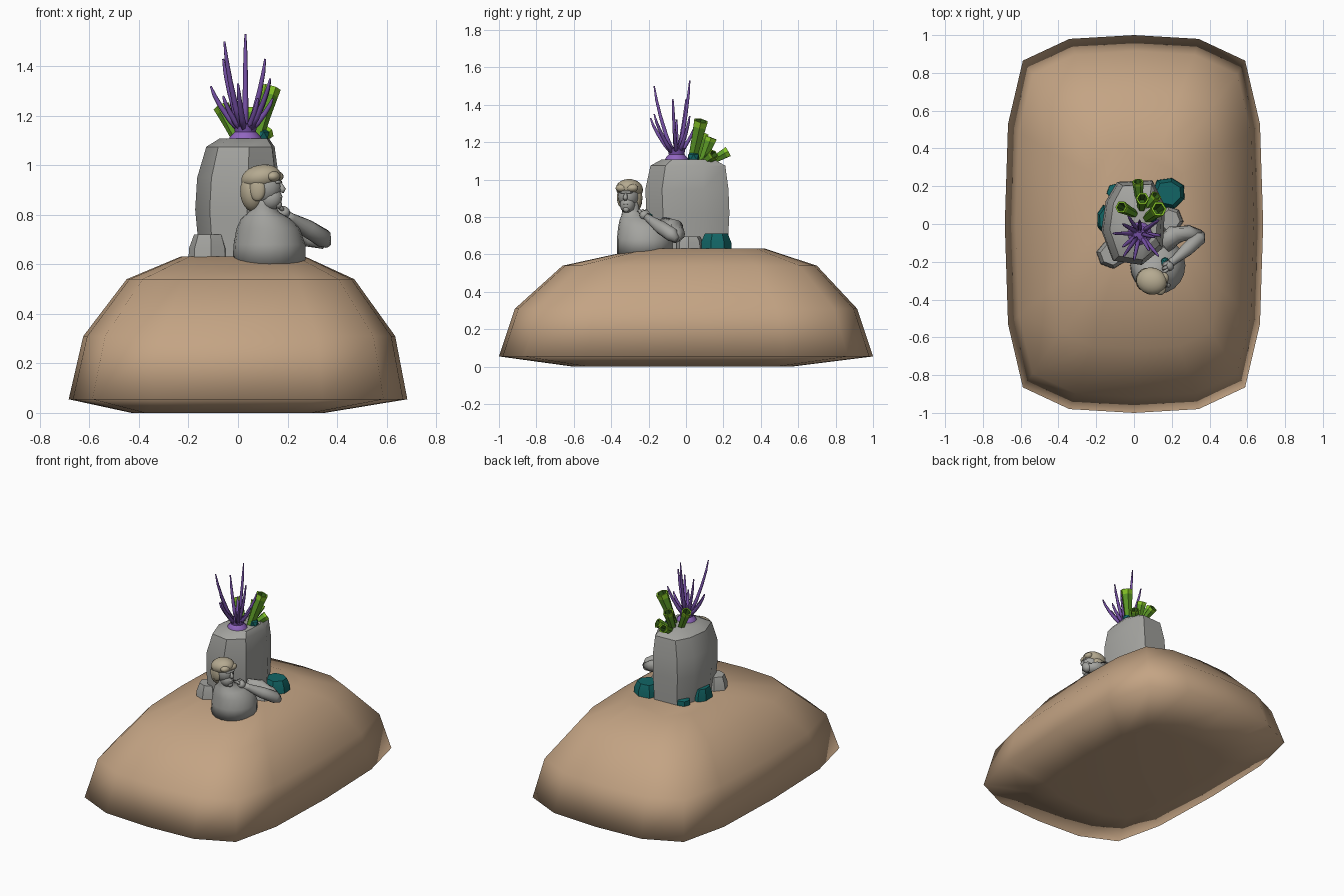
import bpy, bmesh, math, random
from mathutils import Vector, Matrix

if "Cube" in bpy.data.objects:
    bpy.data.objects.remove(bpy.data.objects["Cube"])
random.seed(4)


def mat(name, r, g, b):
    m = bpy.data.materials.new(name)
    m.diffuse_color = (r, g, b, 1)
    m.use_nodes = True
    m.node_tree.nodes["Principled BSDF"].inputs["Base Color"].default_value = m.diffuse_color
    return m


SAND = mat("sand brown", 0.55, 0.37, 0.23)
GRAY = mat("stone gray", 0.37, 0.37, 0.35)
HAIR = mat("faded cream", 0.46, 0.40, 0.28)
TEAL = mat("deep teal", 0.006, 0.13, 0.13)
PURPLE = mat("purple", 0.17, 0.075, 0.36)
LILAC = mat("lilac", 0.28, 0.13, 0.52)
GREEN = mat("green", 0.11, 0.33, 0.02)
LIME = mat("lime", 0.24, 0.56, 0.02)
DARK = mat("dark green", 0.04, 0.13, 0.01)


def finish(bm, name, mats, angle=180, flip=False):
    bmesh.ops.recalc_face_normals(bm, faces=bm.faces)
    if flip:
        bmesh.ops.reverse_faces(bm, faces=bm.faces)
    me = bpy.data.meshes.new(name)
    bm.to_mesh(me)
    bm.free()
    ob = bpy.data.objects.new(name, me)
    bpy.context.collection.objects.link(ob)
    for m in mats:
        me.materials.append(m)
    bpy.ops.object.select_all(action='DESELECT')
    ob.select_set(True)
    bpy.context.view_layer.objects.active = ob
    if angle:
        bpy.ops.object.shade_smooth_by_angle(angle=math.radians(angle))
    return ob


def loft(name, rings, mats, seg_mats=None, angle=180, flip=False):
    """Skin a stack of point rings and cap both ends."""
    bm = bmesh.new()
    vs = [[bm.verts.new(p) for p in ring] for ring in rings]
    n = len(vs[0])
    for s in range(len(vs) - 1):
        for i in range(n):
            j = (i + 1) % n
            f = bm.faces.new((vs[s][i], vs[s][j], vs[s + 1][j], vs[s + 1][i]))
            f.material_index = seg_mats[s] if seg_mats else 0
    bm.faces.new(vs[0][::-1])
    top = bm.faces.new(vs[-1])
    top.material_index = seg_mats[-1] if seg_mats else 0
    return finish(bm, name, mats, angle, flip)


def stack(shape, levels):
    """Rings of one outline; each level is (cx, cy, rx, ry, z)."""
    return [[(cx + x * rx, cy + y * ry, z) for x, y in shape] for cx, cy, rx, ry, z in levels]


def circle(n, start=0.0):
    return [(math.cos(start + math.tau * i / n), math.sin(start + math.tau * i / n)) for i in range(n)]


def tube(name, path, radii, mats, sides=8, axis=None, seg_mats=None, angle=180):
    pts = [Vector(p) for p in path]
    rings = []
    for k, p in enumerate(pts):
        d = axis or (pts[min(k + 1, len(pts) - 1)] - pts[max(k - 1, 0)])
        q = Vector((0, 0, 1)).rotation_difference(d.normalized())
        rings.append([p + q @ Vector((x * radii[k], y * radii[k], 0)) for x, y in circle(sides)])
    return loft(name, rings, mats, seg_mats, angle)


def ball(name, c, r, m, turn=0, tilt=0, seg=16):
    bm = bmesh.new()
    M = (Matrix.Translation(c) @ Matrix.Rotation(turn, 4, 'Z') @ Matrix.Rotation(tilt, 4, 'Y')
         @ Matrix.Diagonal((*r, 1)))
    bmesh.ops.create_uvsphere(bm, u_segments=seg, v_segments=seg * 3 // 4, radius=1, matrix=M)
    return finish(bm, name, [m])


# sand mound with its thin outer skin (inward facing)
quarter = [(1, 0), (.975, .53), (.86, .865), (.5, .98)]
right = quarter + [(0, 1)]
mound = (right + [(-x, y) for x, y in quarter[::-1]]
         + [(-x, -y) for x, y in quarter[1:]] + [(0, -1)] + [(x, -y) for x, y in quarter[:0:-1]])
loft("sand_mound", stack(mound, [
    (-.04, -.02, .375, .56, .03), (0, 0, .648, .96, .075), (.005, 0, .622, .907, .31),
    (.01, .02, .453, .672, .533), (.02, .09, .245, .325, .624)]), [SAND])
loft("mound_outer_skin", stack(mound, [
    (-.04, -.02, .39, .58, 0), (0, 0, .684, 1, .055), (.005, 0, .63, .915, .31),
    (.01, .02, .46, .68, .54), (.02, .09, .25, .33, .632)]), [SAND], flip=True)

# tall rock column
rock = [(.6, 1), (-.5, .96), (-.86, .5), (-1, -.2), (-.65, -.9), (.25, -1), (.92, -.6), (1, .4)]
loft("rock_column", stack(rock, [
    (0, .01, .15, .21, .58), (-.005, .01, .168, .222, .82), (0, .005, .165, .222, .95),
    (.01, .01, .138, .2, 1.075), (.025, .01, .1, .14, 1.108)]), [GRAY], angle=35)


# loose stones around the column
def stone(name, x, y, rx, ry, top, m, turn):
    shape = [(a * random.uniform(.9, 1.05), b * random.uniform(.9, 1.05)) for a, b in circle(7, turn)]
    loft(name, stack(shape, [(x, y, rx, ry, .57), (x, y, rx * .95, ry * .95, .665),
                             (x, y, rx * .72, ry * .72, top)]), [m], angle=30)


stone("gray_stone_left", -.115, -.16, .085, .085, .72, GRAY, .3)
stone("gray_stone_right", .19, .02, .075, .075, .695, GRAY, .8)
stone("teal_stone_right", .185, .165, .095, .09, .712, TEAL, .5)
stone("teal_stone_left", -.145, .025, .06, .09, .71, TEAL, .1)
stone("teal_stone_back", -.09, .17, .06, .05, .67, TEAL, .6)

# statue torso and neck
loft("statue_torso", stack(circle(20), [
    (.125, -.22, .147, .15, .6), (.127, -.22, .145, .15, .68), (.122, -.225, .128, .138, .745),
    (.112, -.245, .1, .11, .785), (.105, -.28, .062, .065, .81), (.105, -.295, .043, .045, .84),
    (.115, -.3, .04, .042, .91)]), [GRAY])

# bent arm and hand held to the chin
tube("statue_upper_arm", [(.15, -.12, .75), (.21, -.06, .735), (.29, -.045, .71), (.35, -.06, .69)],
     [.05, .052, .04, .03], [GRAY], 12)
tube("statue_forearm", [(.36, -.05, .68), (.345, -.075, .705), (.28, -.135, .745), (.215, -.19, .785),
                        (.19, -.21, .80)], [.018, .038, .036, .022, .022], [GRAY], 12)
ball("statue_hand", (.18, -.22, .81), (.032, .026, .026), GRAY, -.6)
for i in range(3):
    tube("statue_finger", [(.185, -.235 + i * .018, .815), (.165, -.25 + i * .018, .835),
                           (.15, -.255 + i * .018, .83)], [.01, .009, .006], [GRAY], 6)

# head, facing right and a little forward
aim = -.25
hc = Vector((.105, -.305, .905))


def on_head(f, s, u):
    return hc + Matrix.Rotation(aim, 3, 'Z') @ Vector((f, s, u))


ball("statue_skull", on_head(0, 0, .01), (.072, .058, .072), GRAY, aim)
ball("statue_jaw", on_head(.028, 0, -.038), (.047, .041, .048), GRAY, aim, .3)
tube("statue_nose", [on_head(.068, 0, .022), on_head(.08, 0, -.002), on_head(.074, 0, -.014)],
     [.007, .013, .009], [GRAY], 6)
ball("statue_lips", on_head(.066, 0, -.032), (.011, .019, .009), GRAY, aim, 0, 8)
ball("statue_chin", on_head(.06, 0, -.064), (.016, .018, .016), GRAY, aim, 0, 8)
ball("statue_brow", on_head(.06, 0, .027), (.014, .038, .008), GRAY, aim, 0, 8)

# hair cap with fringe and side locks
ball("hair_cap", on_head(-.012, 0, .045), (.083, .072, .052), HAIR, aim, -.2)
ball("hair_back", on_head(-.045, 0, -.01), (.052, .062, .082), HAIR, aim)
for s in (-1, 1):
    ball("hair_side", on_head(-.015, s * .05, .0), (.034, .018, .05), HAIR, aim)
    ball("hair_fringe", on_head(.045, s * .028, .05), (.028, .034, .022), HAIR, aim)

# small teal gems
for x, y, z, r in ((.165, -.20, .80, .026), (.095, .04, 1.12, .034)):
    bm = bmesh.new()
    bmesh.ops.create_icosphere(bm, subdivisions=1, radius=r, matrix=Matrix.Translation((x, y, z)))
    finish(bm, "teal_gem", [TEAL], 0)

# purple tuft: base cone and curved tentacles
loft("tuft_base", stack(circle(12), [
    (.03, -.05, .07, .065, 1.085), (.03, -.05, .063, .06, 1.115), (.03, -.05, .043, .042, 1.135),
    (.03, -.05, .046, .045, 1.165), (.03, -.05, .03, .03, 1.17)]),
    [LILAC, PURPLE], [0, 0, 1, 1, 1], 40)
tips = [(-.055, -.17, 1.5), (.03, .02, 1.53), (.11, -.07, 1.43), (-.06, 0, 1.43), (-.11, -.05, 1.32),
        (.13, -.17, 1.35), (0, -.19, 1.33), (.13, .02, 1.34), (.08, -.14, 1.27), (-.06, -.12, 1.28),
        (.14, -.06, 1.27), (-.03, .04, 1.27)]
for t in tips:
    dx, dy, h = t[0] - .03, t[1] + .05, t[2] - 1.14
    path = [(.03 + dx * a, -.05 + dy * a, 1.14 + h * b)
            for a, b in ((.15, 0), (.45, .25), (.72, .55), (.9, .8), (1, 1))]
    tube("tentacle", path, [.014, .012, .01, .008, .004], [PURPLE], 6)

# hollow six-sided green tubes with lime rims
tubes = [((.07, .03, 1.09), (.132, .08, 1.315), .042), ((.01, .05, 1.08), (-.068, .09, 1.24), .034),
         ((.04, .08, 1.08), (.045, .135, 1.225), .036), ((.03, .1, 1.08), (.02, .225, 1.15), .031),
         ((.06, .08, 1.08), (.118, .15, 1.135), .032)]
for a, b, r in tubes:
    a, b = Vector(a), Vector(b)
    path = [a.lerp(b, k) for k in (0, .5, .86, 1, 1, .6)]
    tube("green_tube", path, [r * .6, r * .75, r * .92, r, r * .72, r * .5],
         [GREEN, LIME, DARK], 6, b - a, [0, 0, 1, 1, 2, 2], 30)
